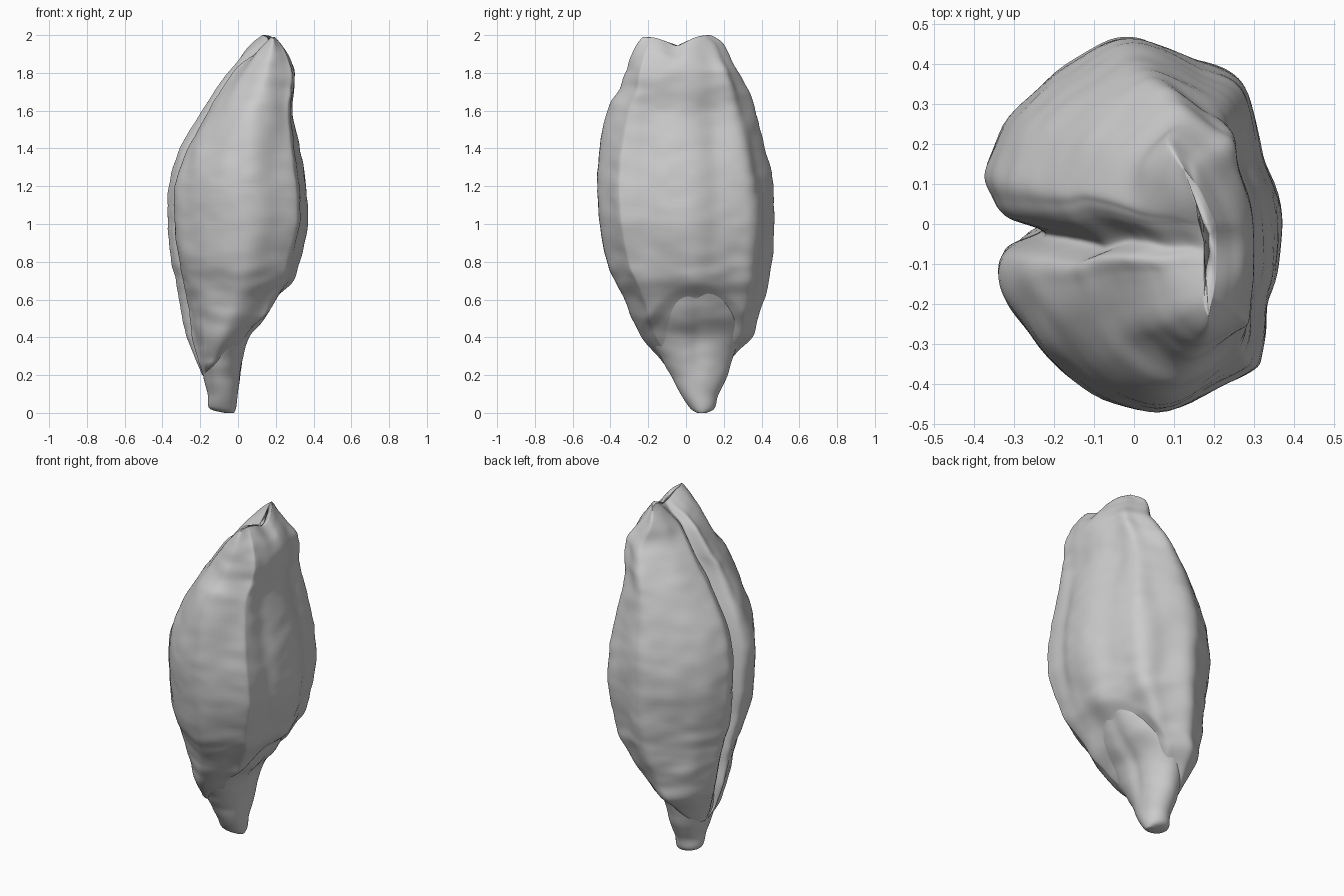
import bpy
import bmesh
from math import exp, pi, cos, sin
from mathutils import Vector, noise

cube = bpy.data.objects.get("Cube")
if cube:
    bpy.data.objects.remove(cube, do_unlink=True)

husk = bpy.data.materials.new("Pale grey husk")
husk.use_nodes = True
HUSK_COLOUR = (0.6, 0.6, 0.6, 1)
husk.diffuse_color = HUSK_COLOUR
husk.node_tree.nodes["Principled BSDF"].inputs["Base Color"].default_value = HUSK_COLOUR


def spline(points, steps, closed):
    """Smooth curve through points of any dimension."""
    count = len(points)

    def pick(i):
        return points[i % count] if closed else points[max(0, min(count - 1, i))]

    result = []
    for i in range(count if closed else count - 1):
        a, b, c, d = (pick(i + k) for k in (-1, 0, 1, 2))
        for s in range(steps):
            t = s / steps
            result.append([q + t / 2 * (r - p + t * (2 * p - 5 * q + 4 * r - w
                           + t * (3 * (q - r) + w - p)))
                           for p, q, r, w in zip(a, b, c, d)])
    if not closed:
        result.append(list(points[-1]))
    return result


def smoothstep(low, high, value):
    t = max(0, min(1, (value - low) / (high - low)))
    return t * t * (3 - 2 * t)


def grain_section(half_x):
    """Unit outline: ridged back, rounded cheeks, crease on the -x side."""
    narrow = 1 - smoothstep(.2, .36, half_x)
    crease = -1 + min(.48, .14 / half_x)
    lip = -.95 + .2 * (crease + 1)
    cheek = -1 + min(.3, .04 / half_x)
    ridge = .09 * narrow
    return spline([(1, .04), (.95 + ridge / 2, -.3), (.86 + ridge, -.66),
                   (.74 + ridge / 2, -.78), (.16, -1), (-.4, -.82),
                   (cheek + .15, -.55), (cheek, -.34), (lip, -.15 - .05 * narrow),
                   (crease, -.04 - .04 * narrow), (lip, .05 + .05 * narrow),
                   (-.97, .15 + .05 * narrow), (-1, .32), (-.75, .64), (-.3, .92),
                   (.02, 1), (.44, .86), (.73, .75), (.83, .5)], 8, True)


def germ_section(half_x):
    return [(cos(a * pi / 40), sin(a * pi / 40)) for a in range(0, -80, -1)]


def shape_grain(p):
    """Arched dent above the germ, furrowed back and a saddle between two tips."""
    back = smoothstep(-.05, .12, p.x)
    arch = .67 - 2.6 * (p.y - .06) ** 2
    p.x -= .03 * back * (1 - smoothstep(arch - .1, arch + .03, p.z))
    furrow = exp(-((p.y + .2) / .05) ** 2) + exp(-((p.y - .15) / .06) ** 2)
    p.x -= .008 * furrow * back * smoothstep(.7, 1, p.z)
    top = smoothstep(1.8, 1.98, p.z)
    p.x -= .4 * top * max(0, p.y)
    p.z += top * (.03 * (p.y - .1) - .05 * exp(-((p.y + .05) / .08) ** 2))


def shape_germ(p):
    """Shallow groove down the back of the germ."""
    p.x -= .012 * exp(-((p.y - .06) / .04) ** 2) * smoothstep(.1, .3, p.z) * (p.x > -.05)


def wrinkle(p, axis, amount):
    """Uneven dried surface, coarse swells and fine cross wrinkles."""
    swell = noise.noise(Vector((p.x * 7, p.y * 7, p.z * 3)))
    fine = noise.noise(Vector((p.x * 8, p.y * 8, p.z * 16)))
    out = Vector((p.x - axis.x, p.y - axis.y, 0))
    if out.length > .01:
        p += out.normalized() * amount * (swell + .45 * fine)


def loft(name, rows, section, shape, amount):
    """Rows give height, x limits and y limits of each cross-section."""
    bm = bmesh.new()
    rings = []
    for z, x0, x1, y0, y1 in spline(rows, 8, False):
        half_x, half_y = (x1 - x0) / 2, (y1 - y0) / 2
        axis = Vector(((x0 + x1) / 2, (y0 + y1) / 2, z))
        ring = []
        for u, v in section(half_x):
            p = axis + Vector((u * half_x, v * half_y, 0))
            shape(p)
            wrinkle(p, axis, amount * min(1, half_x / .15))
            ring.append(bm.verts.new(p))
        rings.append(ring)
    for low, high in zip(rings, rings[1:]):
        for i in range(len(low)):
            bm.faces.new((low[i - 1], low[i], high[i], high[i - 1]))
    # close both ends with a fan, sunk to the lowest point of the rim
    for ring in (rings[0], rings[-1]):
        centre = sum((v.co for v in ring), Vector()) / len(ring)
        centre.z = min(v.co.z for v in ring)
        hub = bm.verts.new(centre)
        for i in range(len(ring)):
            bm.faces.new((ring[i - 1], ring[i], hub))
    bmesh.ops.recalc_face_normals(bm, faces=bm.faces)
    for face in bm.faces:
        face.smooth = True
    mesh = bpy.data.meshes.new(name)
    bm.to_mesh(mesh)
    bm.free()
    mesh.materials.append(husk)
    obj = bpy.data.objects.new(name, mesh)
    bpy.context.collection.objects.link(obj)


# Main grain body, slanting in at the bottom to uncover the germ
loft("grain_body", [
    (.2, -.19, -.14, 0, .14), (.25, -.21, -.09, -.1, .2),
    (.3, -.23, -.03, -.15, .25), (.4, -.265, .06, -.235, .35),
    (.5, -.285, .15, -.285, .385), (.6, -.305, .21, -.325, .415),
    (.7, -.325, .285, -.375, .435), (.8, -.345, .32, -.425, .45),
    (1, -.37, .37, -.46, .47), (1.2, -.365, .365, -.475, .46),
    (1.4, -.3, .33, -.455, .42), (1.6, -.19, .29, -.415, .36),
    (1.7, -.12, .295, -.36, .33), (1.8, -.05, .3, -.325, .285),
    (1.9, .035, .275, -.295, .225), (1.96, .11, .24, -.265, .19),
    (2, .175, .205, -.23, .13)], grain_section, shape_grain, .012)

# Pointed germ emerging below the arch
loft("germ", [
    (0, -.07, -.02, .06, .11), (.025, -.15, -.01, .02, .15),
    (.1, -.16, 0, -.03, .17), (.2, -.185, .015, -.08, .22),
    (.3, -.2, .035, -.14, .25), (.4, -.2, .065, -.2, .3),
    (.5, -.2, .14, -.22, .32), (.6, -.1, .2, -.17, .27),
    (.68, 0, .25, -.08, .18)], germ_section, shape_germ, .01)
